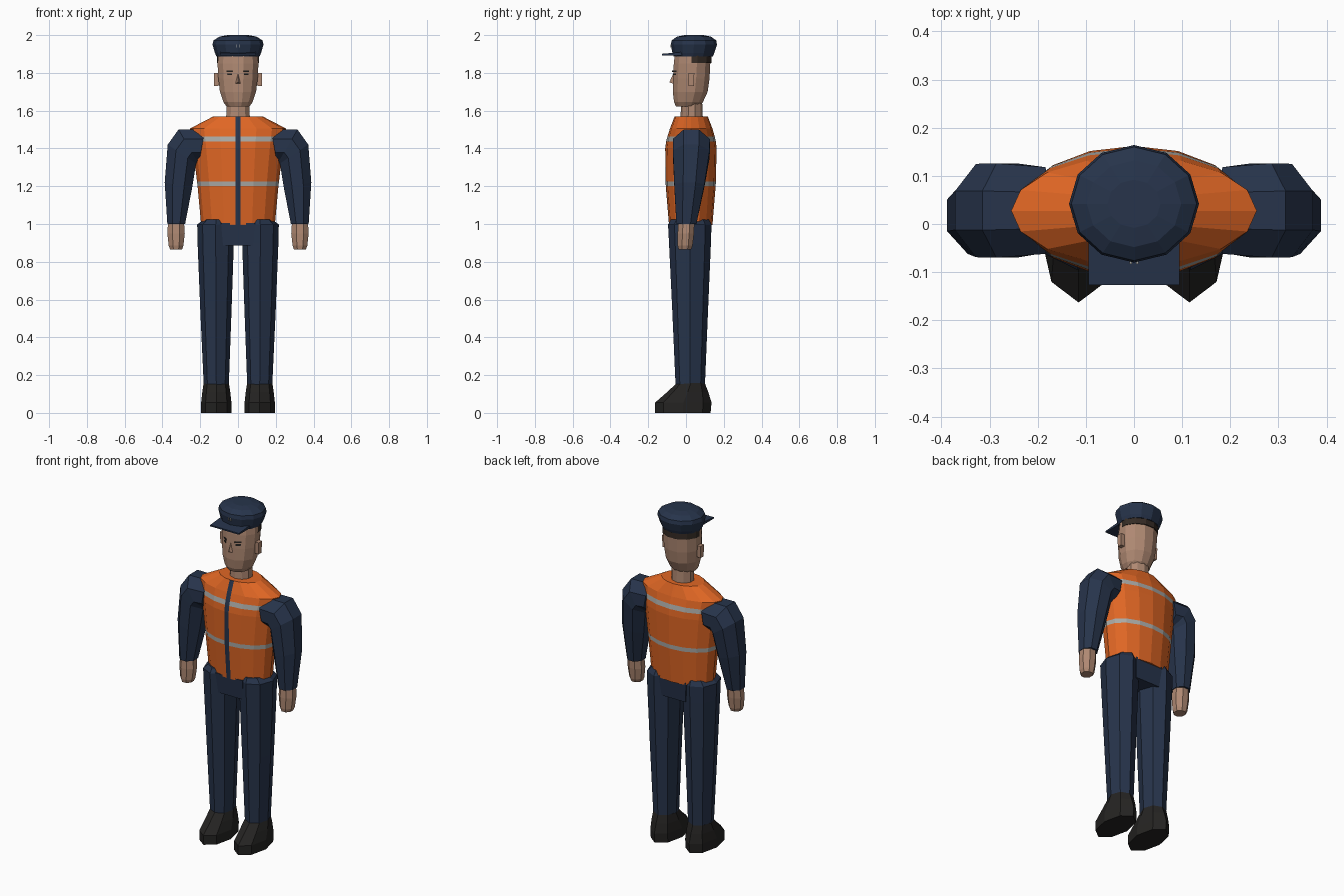
import bpy, bmesh, math
from mathutils import Vector

if "Cube" in bpy.data.objects:
    bpy.data.objects.remove(bpy.data.objects["Cube"])

def mat(name, rgb):
    m = bpy.data.materials.new(name)
    m.diffuse_color = (*rgb, 1)
    m.use_nodes = True
    m.node_tree.nodes["Principled BSDF"].inputs["Base Color"].default_value = m.diffuse_color
    return m

NAVY = mat("navy cloth", (0.020, 0.034, 0.070))
ORANGE = mat("orange vest", (0.75, 0.135, 0.018))
GREY = mat("reflective grey", (0.40, 0.40, 0.38))
SKIN = mat("skin", (0.43, 0.25, 0.17))
BLACK = mat("black leather", (0.018, 0.017, 0.016))
HAIR = mat("dark brown hair", (0.035, 0.024, 0.018))

def finish(name, bm, mats):
    bmesh.ops.recalc_face_normals(bm, faces=bm.faces)
    me = bpy.data.meshes.new(name)
    bm.to_mesh(me)
    bm.free()
    for m in mats:
        me.materials.append(m)
    ob = bpy.data.objects.new(name, me)
    bpy.context.collection.objects.link(ob)
    return ob

def skin_rings(rings):
    """Bridge equal point rings into a capped bmesh."""
    bm = bmesh.new()
    vs = [[bm.verts.new(p) for p in r] for r in rings]
    n = len(vs[0])
    for a, b in zip(vs, vs[1:]):
        for i in range(n):
            j = (i + 1) % n
            bm.faces.new((a[i], a[j], b[j], b[i]))
    bm.faces.new(vs[0])
    bm.faces.new(vs[-1])
    return bm

def loft(sections, n, cx=0, turn=0.0):
    """Sections are (z, x radius, y min, y max), with an optional x offset."""
    rings = []
    for z, rx, y0, y1, *dx in sections:
        c, ry = (y0 + y1) / 2, (y1 - y0) / 2
        x = cx + (dx[0] if dx else 0)
        rings.append([(x + rx * math.sin(t), c - ry * math.cos(t), z)
                      for t in (math.tau * (i + turn) / n for i in range(n))])
    return skin_rings(rings)

def box(name, x, y, z, m, taper=1.0):
    bm = bmesh.new()
    bmesh.ops.create_cube(bm, size=1)
    for v in bm.verts:
        k = taper if v.co.z < 0 else 1
        v.co = Vector(((x[0] + x[1]) / 2 + v.co.x * (x[1] - x[0]) * k,
                       (y[0] + y[1]) / 2 + v.co.y * (y[1] - y[0]) * k,
                       (z[0] + z[1]) / 2 + v.co.z * (z[1] - z[0])))
    return finish(name, bm, [m])

def pair(name, build):
    """Build a part on +x and mirror it to -x."""
    ob = build(name)
    ob.modifiers.new("mirror", 'MIRROR')
    return ob

# Vest with reflective bands and a front fastening strip
bm = loft([(0.995, 0.195, -0.09, 0.14), (1.20, 0.214, -0.107, 0.157),
           (1.225, 0.217, -0.108, 0.158), (1.40, 0.238, -0.11, 0.162),
           (1.437, 0.243, -0.105, 0.158), (1.464, 0.248, -0.098, 0.152),
           (1.505, 0.255, -0.085, 0.14), (1.57, 0.13, -0.06, 0.115)], 16)
for x in (-0.014, 0.014):
    bmesh.ops.bisect_plane(bm, geom=bm.verts[:] + bm.edges[:] + bm.faces[:],
                           plane_co=(x, 0, 0), plane_no=(1, 0, 0))
for f in bm.faces:
    c = f.calc_center_median()
    if abs(c.x) < 0.012 and c.y < -0.03 and abs(f.normal.z) < 0.9:
        f.material_index = 2
    elif 1.20 < c.z < 1.225 or 1.437 < c.z < 1.464:
        f.material_index = 1
finish("vest", bm, [ORANGE, GREY, NAVY])

# Sleeves: rings given by outer and inner points in xz, then y centre and radius
def sleeve(name):
    rings = []
    for ox, oz, ix, iz, yc, ry in [
            (0.175, 1.50, 0.205, 1.33, 0.028, 0.09),
            (0.315, 1.50, 0.215, 1.33, 0.028, 0.098),
            (0.372, 1.42, 0.222, 1.32, 0.028, 0.097),
            (0.388, 1.22, 0.243, 1.19, 0.018, 0.080),
            (0.374, 1.00, 0.280, 1.00, 0.002, 0.053)]:
        o, i = Vector((ox, yc, oz)), Vector((ix, yc, iz))
        mid, half = (o + i) / 2, (o - i) / 2
        # flattened octagon with the wide sides facing up and down
        rings.append([mid + half * (math.cos(t) / math.cos(math.pi / 8))
                      + Vector((0, ry * math.sin(t) / math.cos(math.pi / 8), 0))
                      for t in (math.tau * (k + 0.5) / 8 for k in range(8))])
    return finish(name, skin_rings(rings), [NAVY])
pair("sleeves", sleeve)

pair("hands", lambda n: finish(n, loft(
    [(0.865, 0.034, -0.042, 0.030), (0.885, 0.042, -0.047, 0.038),
     (0.95, 0.050, -0.048, 0.046), (1.005, 0.046, -0.044, 0.048)],
    8, 0.328, 0.5), [SKIN]))

# Trousers
pair("trouser_legs", lambda n: finish(n, loft(
    [(0.14, 0.066, -0.055, 0.10), (0.55, 0.083, -0.073, 0.117, 0.002),
     (0.90, 0.096, -0.09, 0.132, 0.003), (0.997, 0.098, -0.095, 0.135, 0.003),
     (1.025, 0.065, -0.08, 0.12, 0.0)], 8, 0.115), [NAVY]))
box("hips", (-0.09, 0.09), (-0.086, 0.13), (0.885, 1.005), NAVY, 0.88)

# Shoes
pair("shoes", lambda n: finish(n, loft(
    [(0, 0.080, -0.163, 0.13), (0.055, 0.080, -0.163, 0.135),
     (0.11, 0.074, -0.10, 0.118), (0.157, 0.067, -0.05, 0.10)], 8, 0.115), [BLACK]))

# Neck and head
finish("neck", loft([(1.54, 0.066, -0.03, 0.09), (1.66, 0.064, -0.025, 0.085)], 10), [SKIN])
finish("head", loft(
    [(1.622, 0.062, -0.055, 0.07), (1.645, 0.080, -0.066, 0.092),
     (1.70, 0.099, -0.073, 0.118), (1.77, 0.108, -0.072, 0.128),
     (1.85, 0.112, -0.068, 0.132), (1.90, 0.108, -0.062, 0.132)], 12, 0, 0.5), [SKIN])
pair("ears", lambda n: box(n, (0.10, 0.128), (0.012, 0.044), (1.73, 1.80), SKIN, 0.85))

# Nose wedge
bm = bmesh.new()
pts = [bm.verts.new(p) for p in ((0, -0.066, 1.80), (-0.016, -0.066, 1.742),
                                 (0.016, -0.066, 1.742), (0, -0.088, 1.75))]
for a, b, c in ((0, 1, 3), (0, 3, 2), (1, 2, 3), (0, 2, 1)):
    bm.faces.new((pts[a], pts[b], pts[c]))
finish("nose", bm, [SKIN])

# Eyebrows and eyes follow the slanted face beside the nose
def face_plate(x0, x1, z0, z1):
    def build(name):
        ob = box(name, (x0, x1), (-0.004, 0.004), (z0, z1), BLACK)
        for v in ob.data.vertices:
            v.co.y += -0.069 + max(0, v.co.x - 0.028) * 0.72
        return ob
    return build
pair("eyebrows", face_plate(0.028, 0.064, 1.806, 1.813))
pair("eyes", face_plate(0.033, 0.058, 1.788, 1.798))

# Hair at the back of the head
bm = loft([(1.852, 0.114, -0.07, 0.138), (1.90, 0.114, -0.07, 0.138)], 12, 0, 0.5)
bmesh.ops.bisect_plane(bm, geom=bm.verts[:] + bm.edges[:] + bm.faces[:],
                       plane_co=(0, 0.03, 0), plane_no=(0, -1, 0), clear_outer=True)
finish("hair", bm, [HAIR])

# Cap, peak and badge
finish("cap", loft(
    [(1.887, 0.114, -0.066, 0.142), (1.905, 0.122, -0.072, 0.15),
     (1.95, 0.135, -0.08, 0.164), (1.972, 0.130, -0.076, 0.16),
     (1.992, 0.098, -0.048, 0.132), (2.0, 0.055, -0.008, 0.092)], 12), [NAVY])
bm = bmesh.new()
prof = [(-0.095, -0.127), (0.095, -0.127), (0.095, 0.0), (-0.095, 0.0)]
low = [bm.verts.new((x, y, 1.893)) for x, y in prof]
top = [bm.verts.new((x, y, 1.901 if y < -0.1 else 1.912)) for x, y in prof]
bm.faces.new(low)
bm.faces.new(top)
for i in range(4):
    j = (i + 1) % 4
    bm.faces.new((low[i], low[j], top[j], top[i]))
finish("cap_peak", bm, [NAVY])
pair("cap_badge", lambda n: box(n, (0.004, 0.009), (-0.083, -0.075), (1.934, 1.95), GREY))
